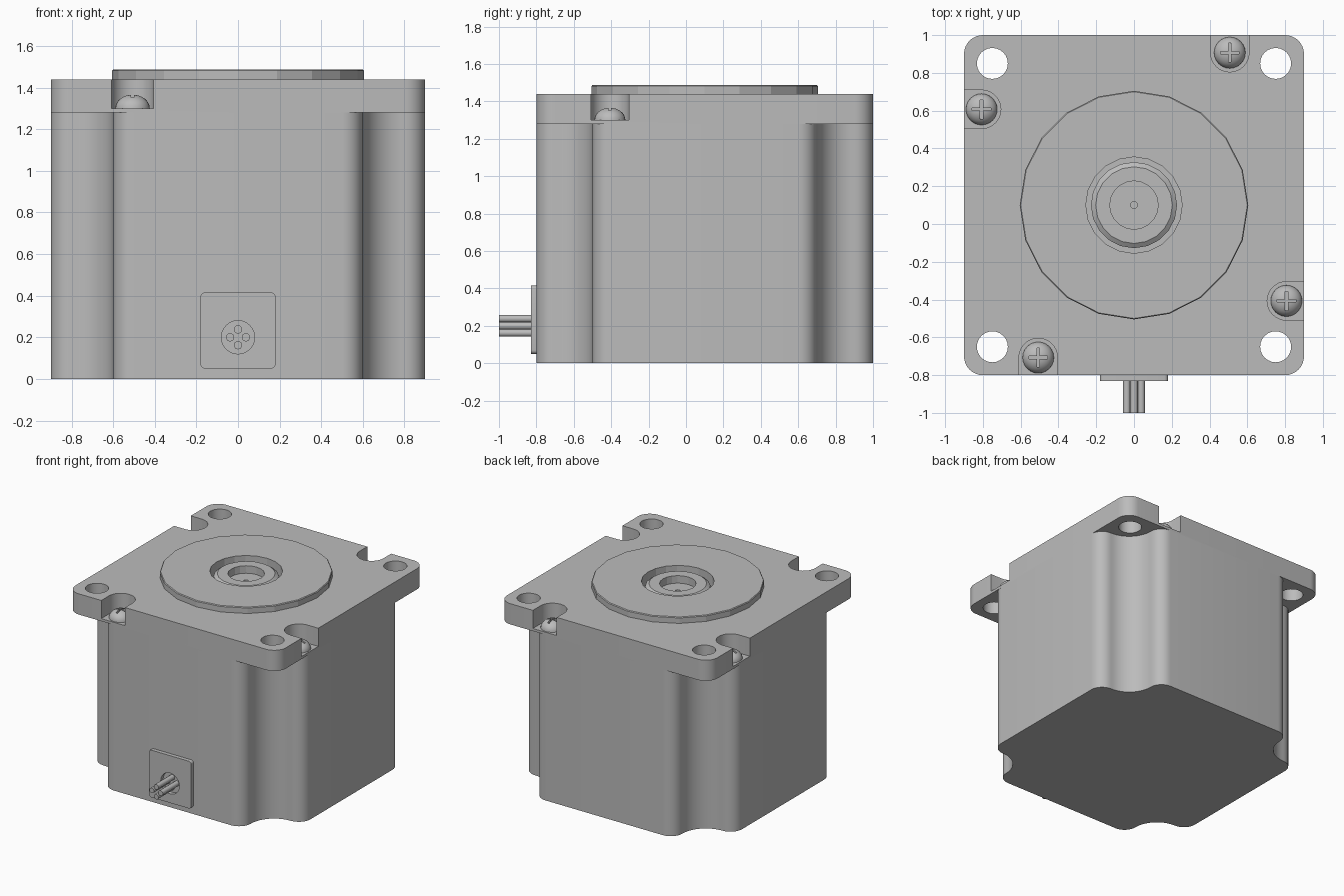
import bpy, bmesh
from math import pi, cos, sin, radians
from mathutils import Matrix, Vector

cube = bpy.data.objects.get("Cube")
if cube:
    bpy.data.objects.remove(cube)

grey = bpy.data.materials.new("plain grey metal")
grey.use_nodes = True
colour = (0.5, 0.5, 0.5, 1)
grey.diffuse_color = colour
grey.node_tree.nodes["Principled BSDF"].inputs["Base Color"].default_value = colour

CENTRE = Matrix.Translation((0, 0.1, 0))   # motor axis
HALF = 0.9
BODY_TOP, FLANGE_TOP, POCKET = 1.28, 1.44, 1.30


def arc(cx, cy, r, a0, a1, n):
    """Points on an arc, angles in degrees."""
    angles = [radians(a0 + (a1 - a0) * i / n) for i in range(n + 1)]
    return [(cx + r * cos(a), cy + r * sin(a)) for a in angles]


def four_fold(points):
    """Repeat the outline of one corner around the axis."""
    out = []
    for k in range(4):
        c, s = round(cos(k * pi / 2)), round(sin(k * pi / 2))
        out += [(x * c - y * s, x * s + y * c) for x, y in points]
    return out


def add_prism(bm, points, z0, z1, matrix=Matrix()):
    face = bm.faces.new([bm.verts.new(matrix @ Vector((x, y, z0))) for x, y in points])
    up = matrix.to_3x3() @ Vector((0, 0, z1 - z0))
    side = bmesh.ops.extrude_face_region(bm, geom=[face], use_keep_orig=True)
    bmesh.ops.translate(bm, vec=up, verts=[v for v in side["geom"] if isinstance(v, bmesh.types.BMVert)])


def add_lathe(bm, profile, steps, matrix=Matrix()):
    part = bmesh.new()
    verts = [part.verts.new((r, 0, z)) for r, z in profile]
    edges = [part.edges.new(pair) for pair in zip(verts, verts[1:])]
    bmesh.ops.spin(part, geom=verts + edges, cent=(0, 0, 0), axis=(0, 0, 1),
                   angle=2 * pi, steps=steps)
    bmesh.ops.remove_doubles(part, verts=part.verts, dist=0.0005)
    part.transform(matrix)
    mesh = bpy.data.meshes.new("lathe")
    part.to_mesh(mesh)
    part.free()
    bm.from_mesh(mesh)
    bpy.data.meshes.remove(mesh)


def finish(bm, name, matrix=CENTRE):
    bmesh.ops.recalc_face_normals(bm, faces=bm.faces)
    bm.transform(matrix)
    mesh = bpy.data.meshes.new(name)
    bm.to_mesh(mesh)
    bm.free()
    mesh.materials.append(grey)
    obj = bpy.data.objects.new(name, mesh)
    bpy.context.collection.objects.link(obj)
    return obj


def select(obj):
    bpy.ops.object.select_all(action='DESELECT')
    obj.select_set(True)
    bpy.context.view_layer.objects.active = obj


def cut(obj, cutter):
    select(obj)
    mod = obj.modifiers.new("cut", 'BOOLEAN')
    mod.operation, mod.solver, mod.object = 'DIFFERENCE', 'EXACT', cutter
    bpy.ops.object.modifier_apply(modifier=mod.name)
    bpy.data.objects.remove(cutter)


def smooth(obj, angle=30):
    select(obj)
    bpy.ops.object.shade_smooth_by_angle(angle=radians(angle))


quarter_turns = [Matrix.Rotation(k * pi / 2, 4, 'Z') for k in range(4)]

# Body with a scooped channel down each corner
corner = (arc(0.8, 0.5, 0.1, 0, 90, 8)
          + arc(0.8, 0.8, 0.2, 270, 180, 14)[1:-1]
          + arc(0.5, 0.8, 0.1, 0, 90, 8))
bm = bmesh.new()
add_prism(bm, four_fold(corner), 0, BODY_TOP)
smooth(finish(bm, "motor_body"))

# Mounting flange with corner holes, screw pockets and a central bore
bm = bmesh.new()
add_prism(bm, four_fold(arc(0.8, 0.8, 0.1, 0, 90, 8)), BODY_TOP, FLANGE_TOP)
flange = finish(bm, "mounting_flange")

screw_at = Vector((-0.507, -0.807, POCKET))
slot = arc(screw_at.x, screw_at.y, 0.102, 0, 180, 16)
slot += [(slot[-1][0], -1.1), (slot[0][0], -1.1)]
bm = bmesh.new()
add_prism(bm, arc(0, 0, 0.4, 0, 345, 23), 1.2, 1.6)
for turn in quarter_turns:
    add_prism(bm, arc(0.75, 0.75, 0.082, 0, 345, 23), 1.2, 1.6, turn)
    add_prism(bm, slot, POCKET, 1.6, turn)
cut(flange, finish(bm, "flange_cutter"))
smooth(flange)

# Raised pilot disc with the recessed, chamfered shaft seat
bm = bmesh.new()
add_lathe(bm, [(0.605, FLANGE_TOP), (0.605, 1.482), (0.6, 1.488), (0.255, 1.488),
               (0.255, 1.4), (0.228, 1.4), (0.228, 1.45), (0.203, 1.468),
               (0.128, 1.468), (0.128, 1.41), (0.018, 1.41), (0.018, 1.37), (0, 1.37)], 20)
pilot = finish(bm, "pilot_disc")
# Turn the open shell so that its top faces up
top = max(pilot.data.polygons, key=lambda p: p.center.z)
if top.normal.z < 0:
    pilot.data.flip_normals()
smooth(pilot, 15)

# Domed screws with a cross recess
dome = [(0, 0)] + [(0.083 * cos(a), 0.066 * sin(a)) for a in (pi / 2 * i / 8 for i in range(9))]
bar = [(-0.05, -0.007), (0.05, -0.007), (0.05, 0.007), (-0.05, 0.007)]
names = ("front", "left", "back", "right")
for side, turn in zip(names, quarter_turns):
    place = CENTRE @ Matrix.Translation(turn @ screw_at)
    bm = bmesh.new()
    add_lathe(bm, dome, 24)
    screw = finish(bm, side + "_screw", place)
    for angle in (0, pi / 2):
        bm = bmesh.new()
        add_prism(bm, bar, 0.035, 0.1, Matrix.Rotation(angle, 4, 'Z'))
        cut(screw, finish(bm, "slot_cutter", place))
    smooth(screw)

# Cable plate on the front, with a round opening
front = Matrix.Translation((0, -0.8, 0.2)) @ Matrix.Rotation(pi / 2, 4, 'X')
bm = bmesh.new()
outline = (arc(0.16, 0.195, 0.02, 0, 90, 4) + arc(-0.16, 0.195, 0.02, 90, 180, 4)
           + arc(-0.16, -0.13, 0.02, 180, 270, 4) + arc(0.16, -0.13, 0.02, 270, 360, 4))
add_prism(bm, outline, 0, 0.03)
plate = finish(bm, "cable_plate", front)
bm = bmesh.new()
add_prism(bm, arc(0, 0, 0.08, 0, 345, 23), -0.1, 0.1)
cut(plate, finish(bm, "opening_cutter", front))
smooth(plate)

# Four lead wires
for k in range(4):
    bm = bmesh.new()
    x, y = 0.038 * cos(k * pi / 2), 0.038 * sin(k * pi / 2)
    add_prism(bm, arc(x, y, 0.02, 0, 337.5, 15), 0, 0.2)
    smooth(finish(bm, f"lead_wire_{k + 1}", front))
